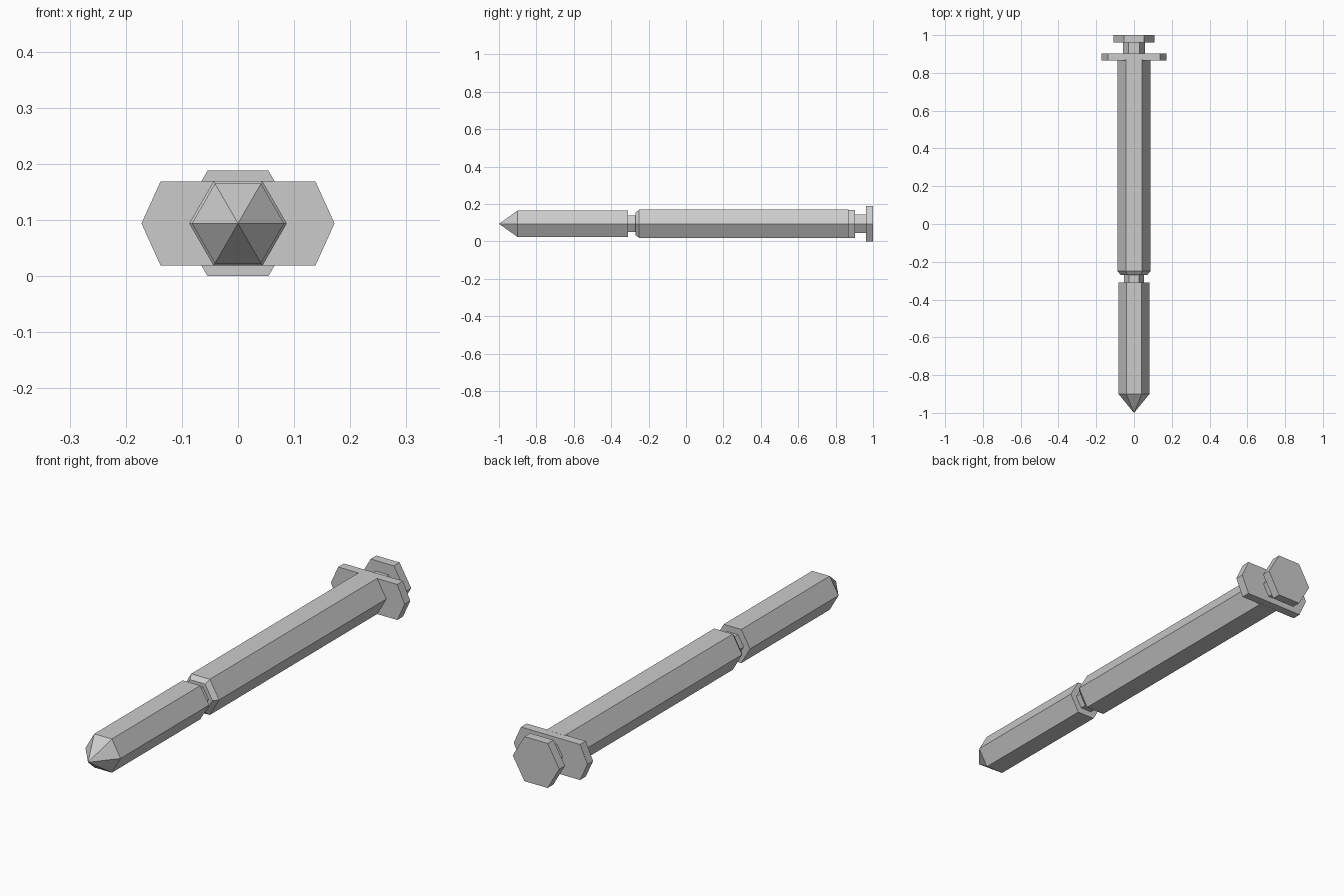
import bpy
import bmesh
from math import cos, sin, pi

if "Cube" in bpy.data.objects:
    bpy.data.objects.remove(bpy.data.objects["Cube"], do_unlink=True)

AXIS_Z = 0.094

# Single bare metal colour
steel = bpy.data.materials.new("grey_steel")
steel.use_nodes = True
colour = (0.6, 0.6, 0.6, 1)
steel.diffuse_color = colour
steel.node_tree.nodes["Principled BSDF"].inputs["Base Color"].default_value = colour


def hex_outline(radius):
    return [(radius * cos(i * pi / 3), radius * sin(i * pi / 3)) for i in range(6)]


def loft(name, sections):
    """Join (y, outline) sections along y; a one-point outline makes a tip."""
    bm = bmesh.new()
    rings = [[bm.verts.new((x, y, AXIS_Z + z)) for x, z in outline]
             for y, outline in sections]
    for a, b in zip(rings, rings[1:]):
        n = max(len(a), len(b))
        for i in range(n):
            j = (i + 1) % n
            if len(a) == 1:
                bm.faces.new((a[0], b[j], b[i]))
            else:
                bm.faces.new((a[i], a[j], b[j], b[i]))
    for ring in (rings[0], rings[-1]):
        if len(ring) > 2:
            bm.faces.new(ring)
    bmesh.ops.recalc_face_normals(bm, faces=bm.faces)
    mesh = bpy.data.meshes.new(name)
    bm.to_mesh(mesh)
    bm.free()
    mesh.materials.append(steel)
    obj = bpy.data.objects.new(name, mesh)
    bpy.context.collection.objects.link(obj)
    return obj


def hex_rod(name, *stations):
    return loft(name, [(y, hex_outline(r)) for y, r in stations])


# Pointed front section
loft("pointed_tip", [(-1.0, [(0, 0)]),
                     (-0.9, hex_outline(0.082)),
                     (-0.31, hex_outline(0.082))])

# Recessed joint and long chamfered shaft
hex_rod("front_neck", (-0.31, 0.052), (-0.265, 0.052))
hex_rod("shaft", (-0.27, 0.07), (-0.25, 0.087), (0.87, 0.087))

# Wide crosswise guard plate
guard = [(0.172, 0), (0.138, 0.075), (-0.138, 0.075),
         (-0.172, 0), (-0.138, -0.075), (0.138, -0.075)]
loft("guard_plate", [(0.865, guard), (0.903, guard)])

# Rear neck and end cap
hex_rod("rear_neck", (0.903, 0.057), (0.962, 0.057))
hex_rod("end_cap", (0.962, 0.1085), (1.0, 0.1085))
